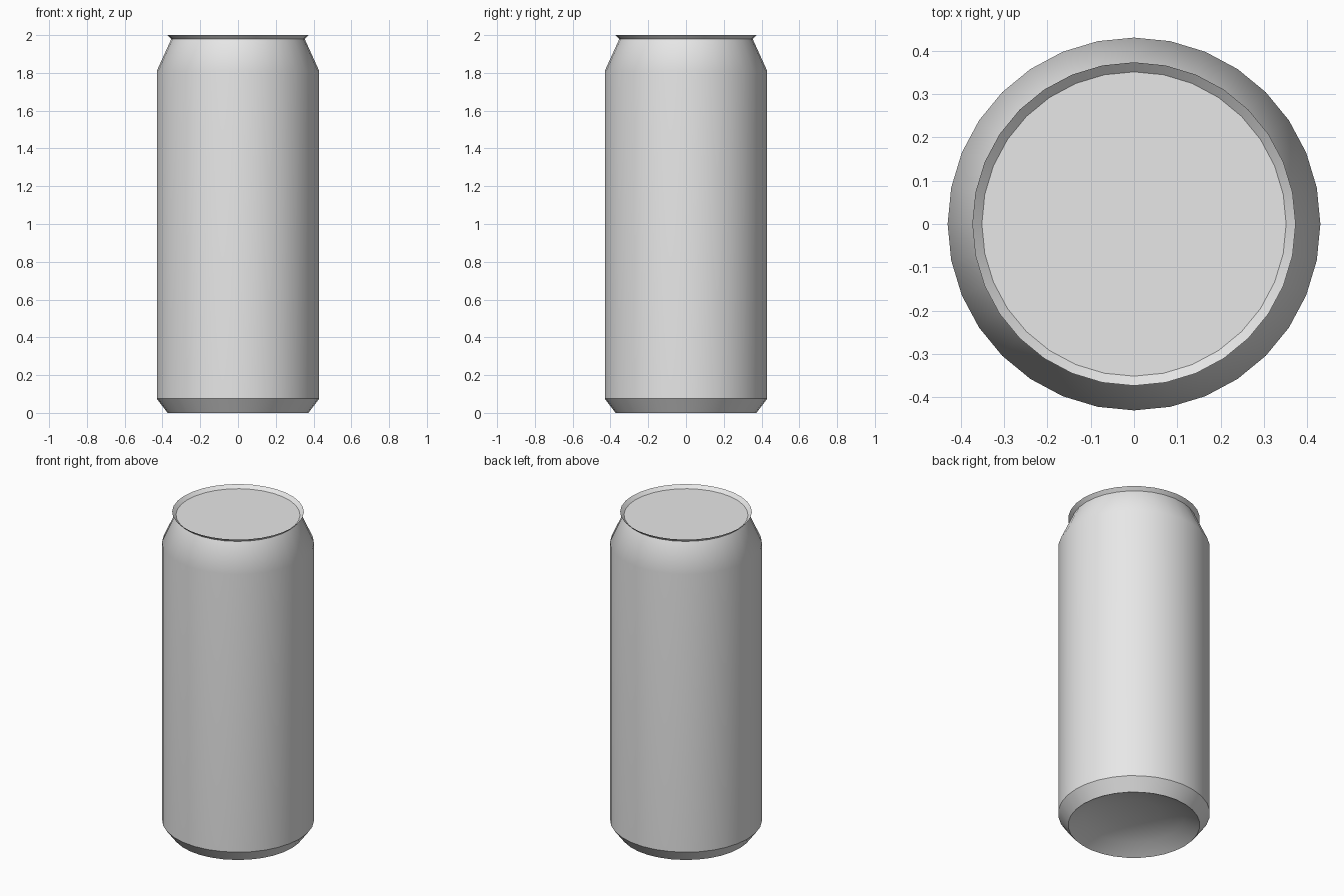
import bpy, bmesh
from math import radians, tau, cos, sin

SIDES = 32

cube = bpy.data.objects.get("Cube")
if cube:
    bpy.data.objects.remove(cube, do_unlink=True)

metal = bpy.data.materials.new("light grey metal")
metal.use_nodes = True
metal.diffuse_color = (0.8, 0.8, 0.8, 1)
metal.node_tree.nodes["Principled BSDF"].inputs["Base Color"].default_value = metal.diffuse_color


def lathe(name, profile):
    """Spin (radius, height) points around z; radius 0 makes a single pole."""
    bm = bmesh.new()
    rings = []
    for r, z in profile:
        count = SIDES if r else 1
        rings.append([bm.verts.new((r * cos(tau * i / SIDES), r * sin(tau * i / SIDES), z))
                      for i in range(count)])
    for a, b in zip(rings, rings[1:]):
        for i in range(SIDES):
            j = (i + 1) % SIDES
            if len(a) == 1:
                bm.faces.new((a[0], b[j], b[i]))
            elif len(b) == 1:
                bm.faces.new((a[i], a[j], b[0]))
            else:
                bm.faces.new((a[i], a[j], b[j], b[i]))
    mesh = bpy.data.meshes.new(name)
    bm.to_mesh(mesh)
    bm.free()
    mesh.materials.append(metal)
    obj = bpy.data.objects.new(name, mesh)
    bpy.context.collection.objects.link(obj)
    bpy.ops.object.select_all(action='DESELECT')
    obj.select_set(True)
    bpy.context.view_layer.objects.active = obj
    bpy.ops.object.shade_smooth_by_angle(angle=radians(30))
    # large faces keep their own shading next to the shoulder
    weighted = obj.modifiers.new("weighted normals", 'WEIGHTED_NORMAL')
    weighted.keep_sharp = True
    return obj


# Chamfered foot, straight wall and tapered shoulder
lathe("can_body", [(0.373, 0), (0.43, 0.075), (0.43, 1.81), (0.353, 1.98)])

# Hollow dome under the can
lathe("bottom_dome", [(0, 0.085), (0.15, 0.078), (0.28, 0.05), (0.373, 0)])

# Flared rim and the flat lid set inside it
lathe("top_rim", [(0.353, 1.98), (0.373, 2.0)])
lathe("rim_inside", [(0.372, 2.0), (0.351, 1.981)])
lathe("lid", [(0.352, 1.981), (0, 1.981)])
